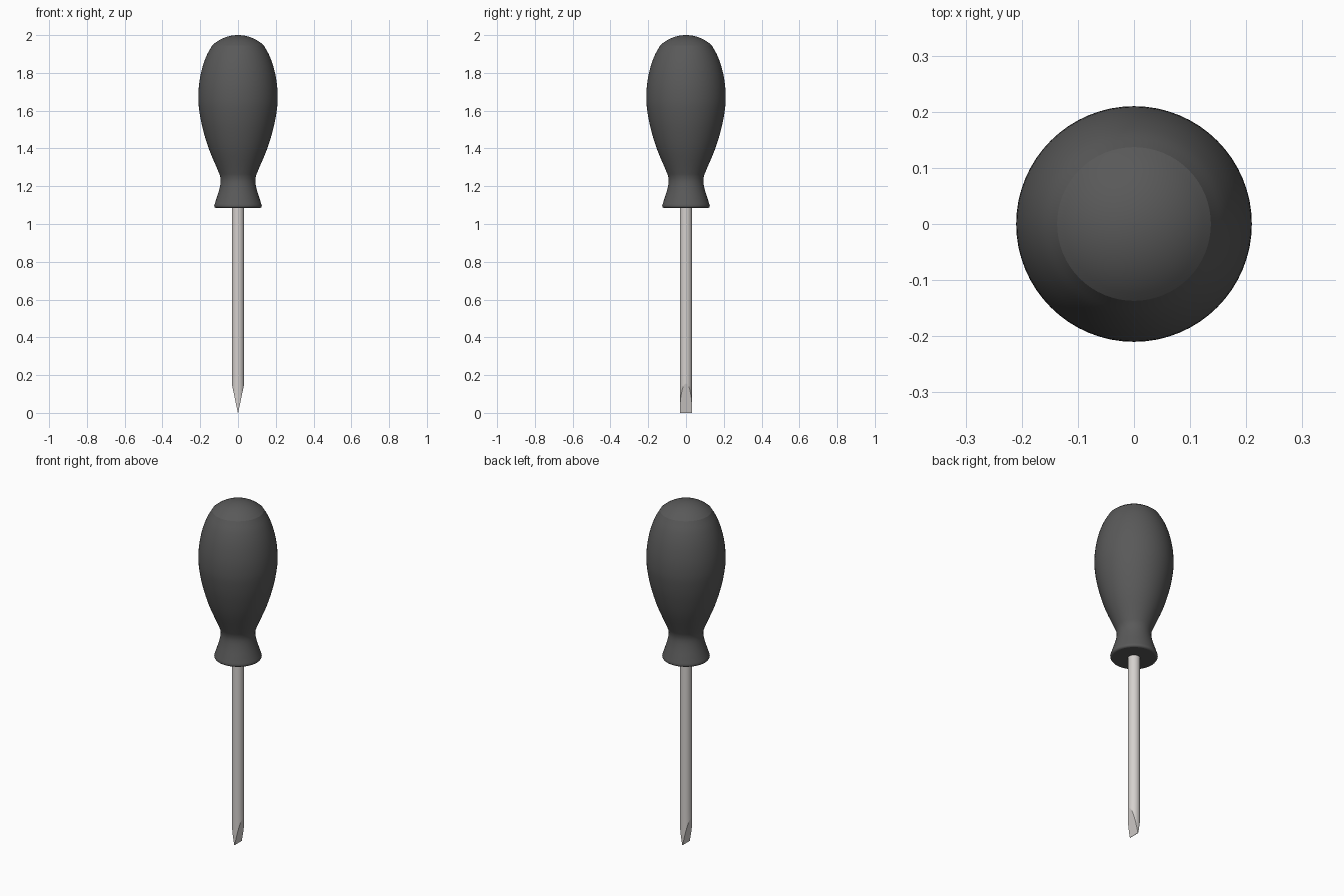
import bpy, bmesh
from math import sin, cos, pi, sqrt
from mathutils import Vector

if "Cube" in bpy.data.objects:
    bpy.data.objects.remove(bpy.data.objects["Cube"])


def finish(bm, name, color):
    bmesh.ops.recalc_face_normals(bm, faces=bm.faces)
    mesh = bpy.data.meshes.new(name)
    bm.to_mesh(mesh)
    bm.free()
    obj = bpy.data.objects.new(name, mesh)
    bpy.context.collection.objects.link(obj)
    mat = bpy.data.materials.new(name + "_material")
    mat.diffuse_color = color
    mat.use_nodes = True
    mat.node_tree.nodes["Principled BSDF"].inputs["Base Color"].default_value = mat.diffuse_color
    mesh.materials.append(mat)
    return obj


def spline(pts, steps=4):
    """Catmull-Rom curve through (radius, height) points."""
    p = [Vector(q) for q in pts]
    p = [2 * p[0] - p[1]] + p + [2 * p[-1] - p[-2]]
    out = []
    for a, b, c, d in zip(p, p[1:], p[2:], p[3:]):
        for i in range(steps):
            t = i / steps
            out.append(0.5 * (2 * b + (c - a) * t + (2 * a - 5 * b + 4 * c - d) * t * t
                              + (3 * b - a - 3 * c + d) * t ** 3))
    return out + [p[-2]]


def lathe(profile, sharp_rings, sides=64):
    """Revolve a profile around z, capping both ends."""
    bm = bmesh.new()
    rings = [[bm.verts.new((r * cos(2 * pi * k / sides), r * sin(2 * pi * k / sides), z))
              for k in range(sides)] for r, z in profile]
    for lo, hi in zip(rings, rings[1:]):
        for k in range(sides):
            j = (k + 1) % sides
            bm.faces.new((lo[k], lo[j], hi[j], hi[k])).smooth = True
    bm.faces.new(rings[0][::-1])
    bm.faces.new(rings[-1]).smooth = True
    for i in sharp_rings:
        for k in range(sides):
            bm.edges.get((rings[i][k], rings[i][(k + 1) % sides])).smooth = False
    return bm


# Handle: flared collar, narrow neck, bulging grip
body = spline([(0.126, 1.098), (0.114, 1.135), (0.100, 1.18), (0.092, 1.22),
               (0.094, 1.25), (0.107, 1.285), (0.155, 1.40), (0.188, 1.51),
               (0.205, 1.60), (0.210, 1.665), (0.206, 1.74), (0.191, 1.82),
               (0.167, 1.89), (0.137, 1.945)])
rim = [(0.117, 1.085), (0.122, 1.087), (0.1255, 1.092)]
# Domed butt, separated from the grip by a crease
edge_r, rise = 0.137, 0.055
R = (edge_r ** 2 + rise ** 2) / (2 * rise)
dome = []
for i in range(1, 11):
    r = edge_r * (1 - i / 10) + 0.001 * i / 10
    dome.append((r, 2.0 - R + sqrt(R * R - r * r)))
profile = rim + [tuple(v) for v in body] + dome
crease = len(rim) + len(body) - 1
finish(lathe(profile, [0, crease]), "handle", (0.1, 0.1, 0.1, 1))

# Shaft: round rod with two flat cuts forming the chisel tip
radius, cut_top, tip_half = 0.033, 0.155, 0.001
bm = lathe([(radius, 0.0), (radius, 0.2), (radius, 1.1)], [0, 2])
for side in (1, -1):
    geom = bm.verts[:] + bm.edges[:] + bm.faces[:]
    normal = Vector((side * cut_top, 0, -(radius - tip_half)))
    cut = bmesh.ops.bisect_plane(bm, geom=geom, dist=1e-6, clear_outer=True,
                                 plane_co=(side * tip_half, 0, 0), plane_no=normal)
    edges = [e for e in cut["geom_cut"] if isinstance(e, bmesh.types.BMEdge)]
    bmesh.ops.edgeloop_fill(bm, edges=edges)
    for e in edges:
        e.smooth = False
finish(bm, "shaft", (0.66, 0.63, 0.61, 1))
